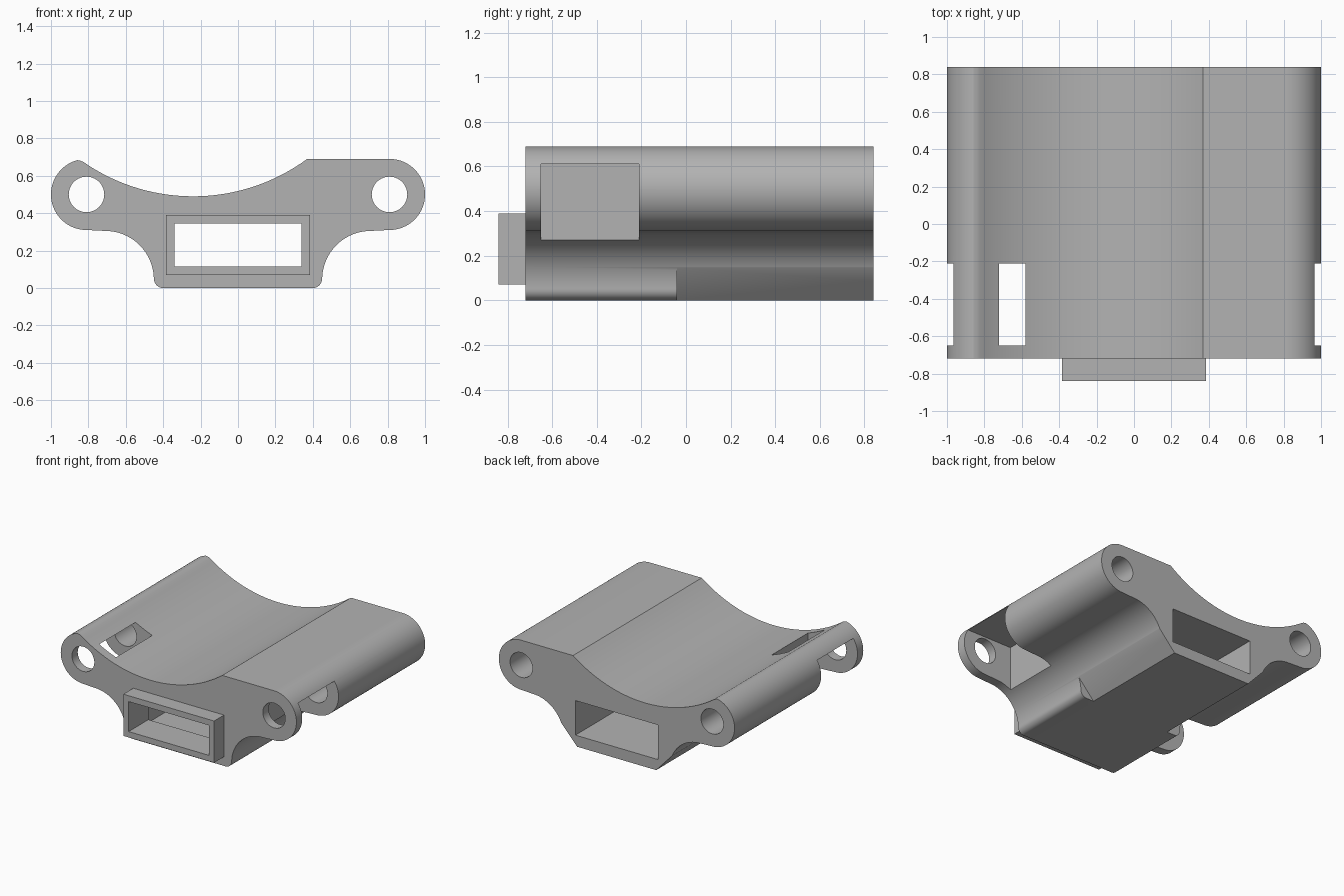
import bpy
import bmesh
from math import sin, cos, radians, sqrt

cube = bpy.data.objects.get("Cube")
if cube:
    bpy.data.objects.remove(cube, do_unlink=True)

grey = bpy.data.materials.new("light_grey")
grey.use_nodes = True
COLOUR = (0.45, 0.45, 0.45, 1)
grey.diffuse_color = COLOUR
grey.node_tree.nodes["Principled BSDF"].inputs["Base Color"].default_value = COLOUR

FRONT, BACK = -0.72, 0.84
EAR_X, EAR_Z, EAR_R = 0.81, 0.5, 0.19


def arc(cx, cz, r, start, end, steps):
    """Points on an arc in the xz plane, angles in degrees."""
    angles = [radians(start + (end - start) * i / steps) for i in range(steps + 1)]
    return [(cx + r * cos(a), cz + r * sin(a)) for a in angles]


def prism(name, profile, y0, y1):
    """Extrude an xz profile along y."""
    bm = bmesh.new()
    face = bm.faces.new([bm.verts.new((x, y0, z)) for x, z in profile])
    out = bmesh.ops.extrude_face_region(bm, geom=[face])
    moved = [v for v in out["geom"] if isinstance(v, bmesh.types.BMVert)]
    bmesh.ops.translate(bm, verts=moved, vec=(0, y1 - y0, 0))
    bmesh.ops.recalc_face_normals(bm, faces=bm.faces)
    mesh = bpy.data.meshes.new(name)
    bm.to_mesh(mesh)
    bm.free()
    mesh.materials.append(grey)
    obj = bpy.data.objects.new(name, mesh)
    bpy.context.collection.objects.link(obj)
    return obj


def rect(x0, x1, z0, z1):
    return [(x0, z0), (x1, z0), (x1, z1), (x0, z1)]


def combine(target, tool, operation):
    """Apply a boolean and discard the tool."""
    mod = target.modifiers.new("cut", "BOOLEAN")
    mod.operation = operation
    mod.solver = "EXACT"
    mod.object = tool
    bpy.context.view_layer.objects.active = target
    bpy.ops.object.modifier_apply(modifier=mod.name)
    bpy.data.objects.remove(tool, do_unlink=True)


# Underside of the right half: foot corner, concave flank
flank = arc(0.4, 0.05, 0.05, -90, 0, 8) + arc(0.71, 0.045, 0.26, 178, 90, 24)
mirrored = [(-x, z) for x, z in reversed(flank)]

# Saddle on top, swept from the flat shoulder to the pointed ear
SADDLE_R = 1.03
saddle_z = 0.49 + SADDLE_R
saddle = []
for i in range(41):
    x = 0.37 - 1.17 * i / 40
    saddle.append((x, saddle_z - sqrt(SADDLE_R ** 2 - (x + 0.24) ** 2)))

outline = flank
outline += arc(EAR_X, EAR_Z, EAR_R, -90, 90, 40)
outline += saddle + [(-0.825, 0.673), (-0.842, 0.68)]
outline += arc(-EAR_X, EAR_Z, EAR_R, 105, 270, 40)
outline += mirrored
body = prism("bracket_body", outline, FRONT, BACK)

# Front collar around the opening
collar = prism("front_collar", rect(-0.385, 0.385, 0.07, 0.39), -0.84, -0.6)
combine(body, collar, "UNION")

# Opening through the collar, widening behind it
combine(body, prism("slot", rect(-0.34, 0.34, 0.115, 0.345), -1, 0), "DIFFERENCE")
combine(body, prism("cavity", rect(-0.35, 0.35, 0.085, 0.35), -0.6, 1), "DIFFERENCE")

for side in (-1, 1):
    # Rod hole along each ear
    hole = arc(side * EAR_X, EAR_Z, 0.095, 0, 352.5, 47)
    combine(body, prism("rod_hole", hole, -1, 1), "DIFFERENCE")
    # Side window across each ear
    window = rect(*sorted((side * 0.58, side * 1.2)), 0.26, 0.61)
    combine(body, prism("window", window, -0.65, -0.21), "DIFFERENCE")
    # Bevel along the rear part of the foot
    bevel = [(0.289, -0.05), (0.5, -0.05), (0.5, 0.178)]
    bevel = [(side * x, z) for x, z in bevel]
    combine(body, prism("foot_bevel", bevel, -0.04, 1), "DIFFERENCE")

# Smooth shading with sharp edges kept
bpy.ops.object.select_all(action="DESELECT")
body.select_set(True)
bpy.context.view_layer.objects.active = body
bpy.ops.object.shade_smooth_by_angle(angle=radians(25))
